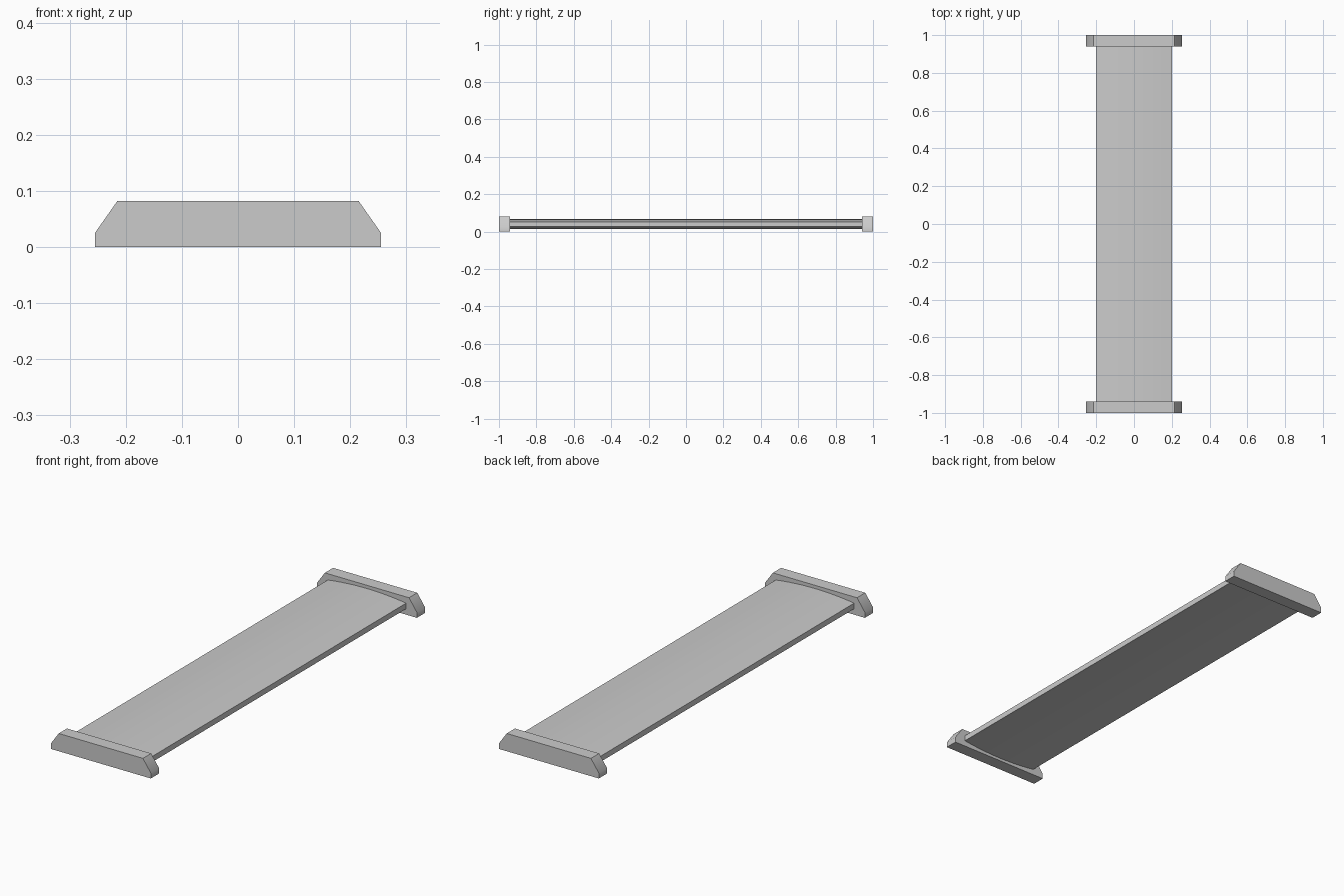
import bpy, bmesh, math

default = bpy.data.objects.get("Cube")
if default:
    bpy.data.objects.remove(default, do_unlink=True)

grey = bpy.data.materials.new("plain grey")
grey.use_nodes = True
colour = (0.6, 0.6, 0.6, 1)
grey.diffuse_color = colour
grey.node_tree.nodes["Principled BSDF"].inputs["Base Color"].default_value = colour


def extrude_profile(name, profile, y0, y1):
    """Extrude an (x, z) outline along y."""
    bm = bmesh.new()
    face = bm.faces.new([bm.verts.new((x, y0, z)) for x, z in profile])
    ext = bmesh.ops.extrude_face_region(bm, geom=[face])
    moved = [v for v in ext["geom"] if isinstance(v, bmesh.types.BMVert)]
    bmesh.ops.translate(bm, verts=moved, vec=(0, y1 - y0, 0))
    bmesh.ops.recalc_face_normals(bm, faces=bm.faces)
    mesh = bpy.data.meshes.new(name)
    bm.to_mesh(mesh)
    bm.free()
    mesh.materials.append(grey)
    obj = bpy.data.objects.new(name, mesh)
    bpy.context.collection.objects.link(obj)
    bpy.ops.object.select_all(action="DESELECT")
    obj.select_set(True)
    bpy.context.view_layer.objects.active = obj
    bpy.ops.object.shade_smooth_by_angle(angle=math.radians(40))
    return obj


# Long deck, gently bulging above and below
HALF, MID, EDGE, BULGE, STEPS = 0.2, 0.04, 0.013, 0.014, 12
top = []
for i in range(STEPS + 1):
    t = 2 * i / STEPS - 1
    top.append((HALF * t, EDGE + BULGE * (1 - t * t)))
deck = [(x, MID + h) for x, h in top] + [(x, MID - h) for x, h in reversed(top)]
extrude_profile("deck", deck, -0.95, 0.95)

# End caps with sloped upper corners
right_half = [(0.255, 0), (0.255, 0.025), (0.215, 0.082)]
cap = right_half + [(-x, z) for x, z in reversed(right_half)]
for name, side in (("front_cap", -1), ("back_cap", 1)):
    extrude_profile(name, cap, side * 0.94, side * 1.0)
